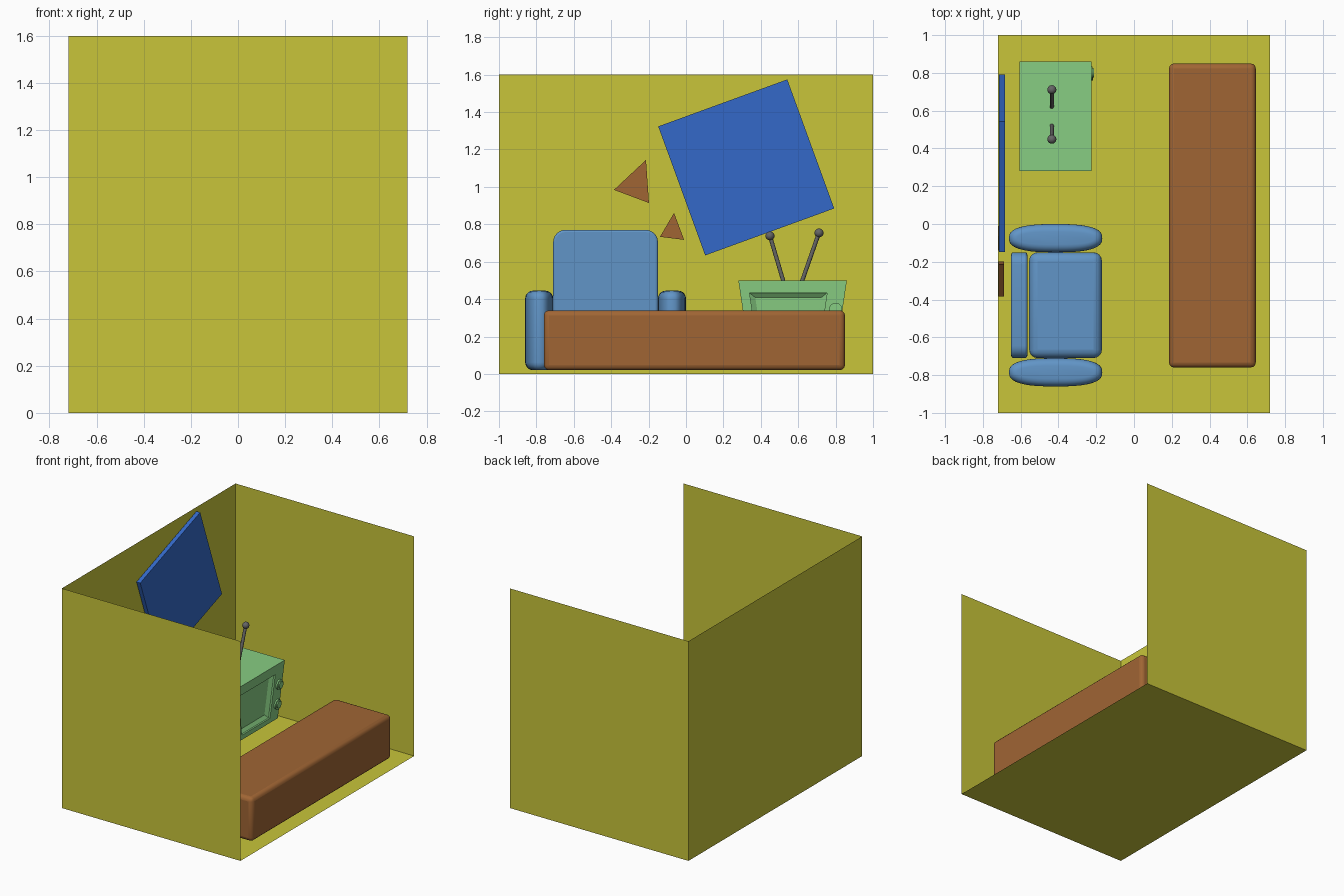
import bpy, bmesh, math
from mathutils import Matrix, Vector

cube = bpy.data.objects.get("Cube")
if cube:
    bpy.data.objects.remove(cube, do_unlink=True)


def material(name, r, g, b):
    m = bpy.data.materials.new(name)
    m.use_nodes = True
    m.diffuse_color = (r, g, b, 1)
    m.node_tree.nodes["Principled BSDF"].inputs["Base Color"].default_value = (r, g, b, 1)
    return m


YELLOW = material("wall yellow", .58, .56, .042)
BROWN = material("wood brown", .35, .13, .034)
BLUE = material("picture blue", .034, .141, .58)
SKY = material("chair blue", .12, .30, .57)
GREEN = material("television green", .245, .61, .225)
GREY = material("antenna grey", .13, .13, .13)


def finish(name, bm, mat, bevel=0, segments=3, smooth=False):
    bmesh.ops.recalc_face_normals(bm, faces=bm.faces)
    mesh = bpy.data.meshes.new(name)
    bm.to_mesh(mesh)
    bm.free()
    mesh.materials.append(mat)
    ob = bpy.data.objects.new(name, mesh)
    bpy.context.collection.objects.link(ob)
    if bevel:
        mod = ob.modifiers.new("Bevel", "BEVEL")
        mod.width, mod.segments = bevel, segments
        mod.limit_method = "ANGLE"
        mod.angle_limit = math.radians(40)
    if smooth or bevel:
        bpy.ops.object.select_all(action="DESELECT")
        ob.select_set(True)
        bpy.context.view_layer.objects.active = ob
        bpy.ops.object.shade_smooth_by_angle(angle=math.radians(40))
    return ob


def loft(rings, caps=True):
    """Skin a stack of closed rings with the same number of points."""
    bm = bmesh.new()
    rows = [[bm.verts.new(p) for p in ring] for ring in rings]
    n = len(rows[0])
    for a, b in zip(rows, rows[1:]):
        for i in range(n):
            j = (i + 1) % n
            bm.faces.new((a[i], a[j], b[j], b[i]))
    if caps:
        bm.faces.new(rows[0])
        bm.faces.new(rows[-1])
    return bm


def box(name, lo, hi, mat, bevel=0, segments=3):
    bm = bmesh.new()
    lo, hi = Vector(lo), Vector(hi)
    bmesh.ops.create_cube(bm, size=1)
    bmesh.ops.scale(bm, vec=hi - lo, verts=bm.verts)
    bmesh.ops.translate(bm, vec=(lo + hi) / 2, verts=bm.verts)
    return finish(name, bm, mat, bevel, segments)


def plate(name, outline, x0, x1, mat, bevel=0):
    """Extrude a (y, z) outline along x."""
    return finish(name, loft([[(x, y, z) for y, z in outline] for x in (x0, x1)]), mat, bevel)


def rod(name, a, b, radius, mat, sides=12):
    a, b = Vector(a), Vector(b)
    bm = bmesh.new()
    turn = (b - a).to_track_quat("Z", "Y").to_matrix().to_4x4()
    bmesh.ops.create_cone(bm, cap_ends=True, segments=sides, radius1=radius, radius2=radius,
                          depth=(b - a).length, matrix=Matrix.Translation((a + b) / 2) @ turn)
    return finish(name, bm, mat, smooth=True)


# Room: floor and three paper-thin walls, open on one side
X, H = .72, 1.6
bm = bmesh.new()
f = [bm.verts.new(p) for p in ((X, -1, 0), (-X, -1, 0), (-X, 1, 0), (X, 1, 0))]
t = [bm.verts.new((v.co.x, v.co.y, H)) for v in f]
bm.faces.new(f)
for i in range(3):
    bm.faces.new((f[i], f[i + 1], t[i + 1], t[i]))
finish("room", bm, YELLOW)

# Long bench
box("bench", (.185, -.76, .02), (.645, .85, .34), BROWN, .028)

# Armchair: cushion, back with rounded top corners, two oval arms
box("chair_seat", (-.555, -.71, .03), (-.17, -.15, .26), SKY, .045, 4)

top, r = .77, .065
outline = [(-.71, .03), (-.15, .03)]
for cy, start in ((-.15 - r, 0), (-.71 + r, 90)):
    for k in range(7):
        a = math.radians(start + 15 * k)
        outline.append((cy + r * math.cos(a), top - r + r * math.sin(a)))
plate("chair_back", outline, -.65, -.565, SKY, .012)


def oval(cx, cy, a, b, z, n=40, power=.75):
    ring = []
    for i in range(n):
        c, s = math.cos(math.tau * i / n), math.sin(math.tau * i / n)
        ring.append((cx + a * math.copysign(abs(c) ** power, c),
                     cy + b * math.copysign(abs(s) ** power, s), z))
    return ring


for side, cy in (("left", -.075), ("right", -.785)):
    rings, r = [], .042
    angles = [math.radians(18 * k) for k in range(6)]
    for a in angles:
        d = r * (1 - math.sin(a))
        rings.append(oval(-.415, cy, .247 - d, .075 - d, .02 + r * (1 - math.cos(a))))
    for a in reversed(angles):
        d = r * (1 - math.sin(a))
        rings.append(oval(-.415, cy, .247 - d, .075 - d, .445 - r * (1 - math.cos(a))))
    finish("chair_arm_" + side, loft(rings), SKY, smooth=True)

# Television: tapered case with a sunken screen on its +x face
BOT, TOP = .095, .5
CY = .57


def face_x(z):
    return -.24 + .015 * (z - BOT) / (TOP - BOT)


def half(z, wide=.29):
    return wide - .06 * (TOP - z) / (TOP - BOT)


def panel(y_off, wide, z0, z1, depth):
    return [(face_x(z) - depth, CY + y_off + s * half(z, wide), z)
            for s, z in ((-1, z0), (1, z0), (1, z1), (-1, z1))]


back = [(-.59 - .015 * (z > .3), CY + s * half(z), z)
        for s, z in ((-1, BOT), (1, BOT), (1, TOP), (-1, TOP))]
rings = [back, panel(0, .29, BOT, TOP, 0), panel(-.023, .217, .13, .433, 0),
         panel(-.023, .217, .13, .433, .012), panel(-.023, .19, .155, .408, .03)]
finish("television", loft(rings), GREEN)

# Dials with a raised centre
for i, (y, z) in enumerate(((.80, .345), (.785, .205))):
    x = face_x(z)
    rod(f"dial_{i + 1}", (x - .01, y, z), (x + .012, y, z), .035, GREEN, 20)
    rod(f"dial_cap_{i + 1}", (x, y, z), (x + .02, y, z), .024, GREEN, 20)

# Antennae with ball tips
for side, foot, tip in (("right", (.525, .48), (.449, .738)), ("left", (.615, .48), (.711, .754))):
    rod("antenna_" + side, (-.435, *foot), (-.435, *tip), .011, GREY)
    bm = bmesh.new()
    bmesh.ops.create_uvsphere(bm, u_segments=16, v_segments=10, radius=.024,
                              matrix=Matrix.Translation((-.435, *tip)))
    finish("antenna_ball_" + side, bm, GREY, smooth=True)

# Tilted square picture and two triangular wall ornaments
picture = [(.322 + .519 * math.cos(math.radians(65 + 90 * k)),
            1.104 + .519 * math.sin(math.radians(65 + 90 * k))) for k in range(4)]
plate("wall_picture", picture, -.714, -.684, BLUE)
plate("ornament_large", [(-.214, 1.144), (-.385, .984), (-.198, .914)], -.717, -.688, BROWN)
plate("ornament_small", [(-.064, .861), (-.139, .733), (-.01, .717)], -.717, -.688, BROWN)
